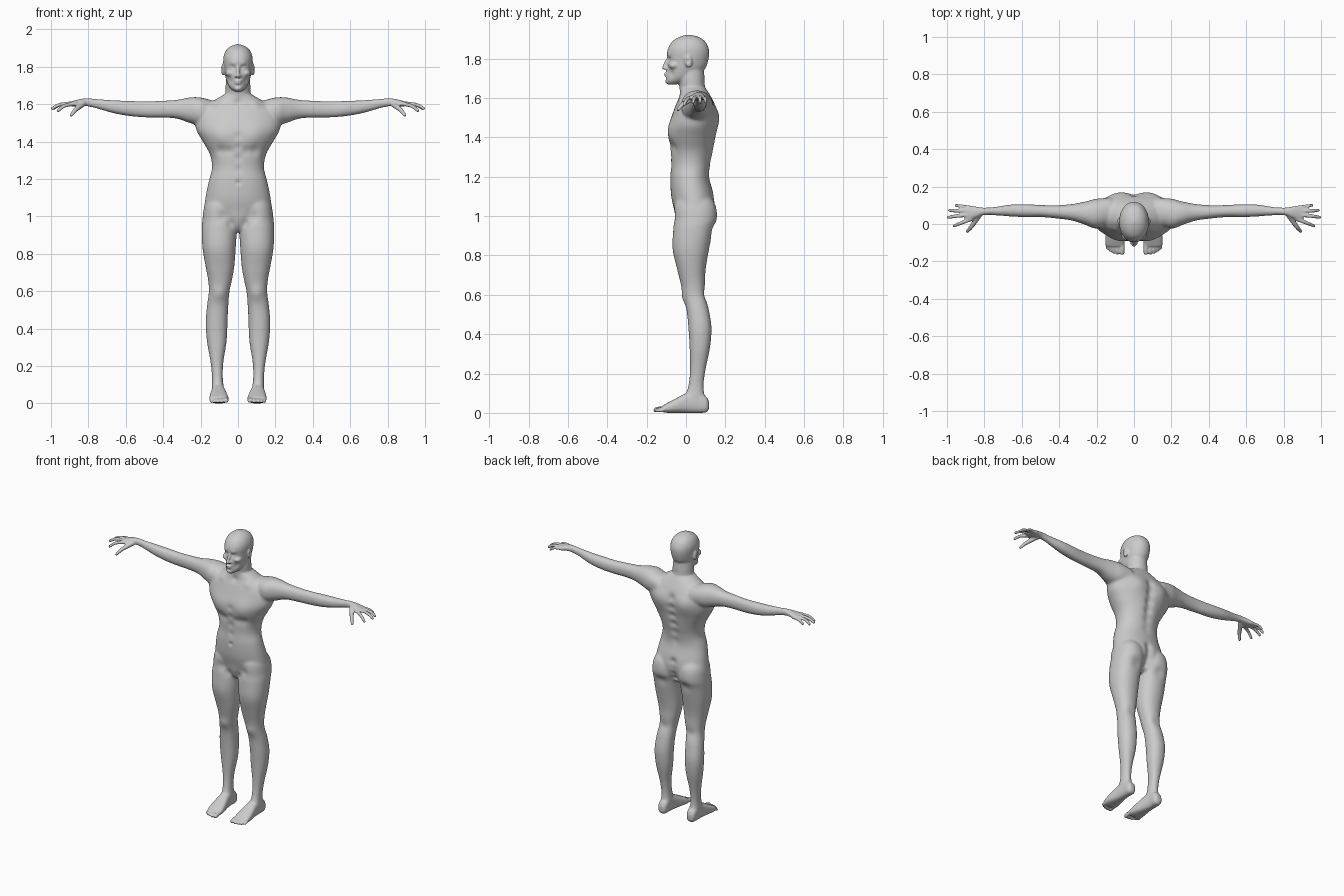
import bpy, bmesh, math
from mathutils import Vector, Matrix, kdtree

bm = bmesh.new()


def smooth_rows(rows, steps=6):
    """Catmull-Rom interpolation through profile rows."""
    out = []
    for i in range(len(rows) - 1):
        p0, p1 = rows[max(i - 1, 0)], rows[i]
        p2, p3 = rows[i + 1], rows[min(i + 2, len(rows) - 1)]
        for s in range(steps):
            t = s / steps
            out.append([0.5 * (2 * b + (c - a) * t + (2 * a - 5 * b + 4 * c - d) * t * t
                               + (3 * b - a - 3 * c + d) * t ** 3)
                        for a, b, c, d in zip(p0, p1, p2, p3)])
    return out + [list(rows[-1])]


def loft(axis, rows, power=2.2, n=40):
    """Skin superellipse sections; a row is (position, min a, max a, min b, max b)."""
    rings = []
    for t, a0, a1, b0, b1 in smooth_rows(rows):
        ring = []
        for k in range(n):
            ang = 2 * math.pi * k / n
            c, s = math.cos(ang), math.sin(ang)
            a = (a0 + a1) / 2 + (a1 - a0) / 2 * math.copysign(abs(c) ** (2 / power), c)
            b = (b0 + b1) / 2 + (b1 - b0) / 2 * math.copysign(abs(s) ** (2 / power), s)
            co = {'x': (t, a, b), 'y': (a, t, b), 'z': (a, b, t)}[axis]
            ring.append(bm.verts.new(co))
        rings.append(ring)
    for r, q in zip(rings, rings[1:]):
        for k in range(n):
            m = (k + 1) % n
            bm.faces.new((r[k], r[m], q[m], q[k]))
    bm.faces.new(rings[0])
    bm.faces.new(rings[-1])


def blob(loc, size, tilt=0):
    mat = Matrix.Translation(loc) @ Matrix.Rotation(tilt, 4, 'X') @ Matrix.Diagonal((*size, 1))
    bmesh.ops.create_icosphere(bm, subdivisions=3, radius=1, matrix=mat)


def digit(points, r0, r1, count=14):
    """Finger or toe: a chain of overlapping balls along a bent path."""
    path = smooth_rows(points, count // (len(points) - 1))
    for i, p in enumerate(path):
        r = r0 + (r1 - r0) * i / (len(path) - 1)
        bmesh.ops.create_icosphere(bm, subdivisions=2, radius=r, matrix=Matrix.Translation(p))


# leg
loft('z', [(1.12, .05, .14, -.03, .10), (1.06, .012, .178, -.058, .148), (.985, .004, .19, -.06, .157),
           (.93, .006, .194, -.065, .138), (.83, .012, .19, -.068, .117), (.73, .02, .173, -.045, .10),
           (.66, .032, .16, -.028, .097), (.60, .045, .156, -.015, .098), (.52, .052, .166, .003, .117),
           (.43, .056, .173, .012, .13), (.33, .061, .166, .018, .122), (.22, .078, .147, .02, .10),
           (.14, .081, .139, .012, .09), (.08, .076, .14, -.005, .095), (.03, .08, .135, .0, .10)])
# foot
loft('y', [(.117, .092, .122, .02, .055), (.10, .077, .137, .002, .085), (.05, .075, .14, 0, .115),
           (0, .068, .143, 0, .10), (-.05, .057, .15, 0, .074), (-.09, .051, .153, 0, .053),
           (-.12, .056, .149, .003, .036)], 2.6)
# toes
for x, tip, r in ((.064, -.153, .015), (.088, -.156, .011), (.108, -.15, .011),
                  (.126, -.141, .0105), (.143, -.128, .010)):
    digit([(x, -.09, .024), (x, tip + .02, .019), (x, tip, r)], r, r * .9)
# arm and palm
loft('x', [(.12, .0, .14, 1.50, 1.615), (.20, -.025, .135, 1.485, 1.636), (.26, -.005, .12, 1.50, 1.636),
           (.33, .018, .107, 1.523, 1.623), (.42, .03, .10, 1.528, 1.618), (.50, .037, .102, 1.529, 1.616),
           (.58, .036, .106, 1.536, 1.618), (.66, .04, .104, 1.55, 1.621), (.74, .046, .092, 1.572, 1.627),
           (.80, .048, .087, 1.588, 1.631), (.84, .035, .092, 1.59, 1.628), (.88, .02, .099, 1.588, 1.618),
           (.905, .022, .097, 1.591, 1.61)])
# fingers and thumb
digit([(.83, .045, 1.60), (.868, -.012, 1.57), (.892, -.04, 1.54)], .017, .009)
digit([(.87, .027, 1.602), (.925, .005, 1.592), (.962, -.01, 1.565)], .0125, .009)
digit([(.88, .05, 1.605), (.95, .042, 1.598), (.993, .036, 1.577)], .0125, .009)
digit([(.88, .07, 1.604), (.95, .071, 1.598), (.986, .073, 1.577)], .0125, .009)
digit([(.87, .087, 1.60), (.925, .096, 1.597), (.953, .10, 1.58)], .011, .0085)
# ear
blob((.08, .012, 1.785), (.010, .019, .033), .2)
# cheekbone, eyeball and nostril
blob((.04, -.06, 1.765), (.028, .03, .02))
blob((.03, -.078, 1.795), (.013, .013, .012))
blob((.011, -.103, 1.75), (.009, .01, .008))

# mirror the side parts
dup = bmesh.ops.duplicate(bm, geom=bm.verts[:] + bm.edges[:] + bm.faces[:])['geom']
for v in dup:
    if isinstance(v, bmesh.types.BMVert):
        v.co.x *= -1

# torso
loft('z', [(z, -w, w, f, b) for z, w, f, b in (
    (.92, .05, -.015, .08), (.96, .14, -.045, .125), (1.03, .178, -.06, .148), (1.10, .174, -.075, .143),
    (1.19, .156, -.08, .12), (1.26, .139, -.076, .125), (1.33, .15, -.079, .14), (1.40, .188, -.088, .152),
    (1.46, .222, -.086, .16), (1.52, .23, -.068, .162), (1.57, .21, -.05, .145), (1.61, .145, -.035, .125),
    (1.65, .078, -.03, .10))], 2.15, 64)
# neck
loft('z', [(1.52, -.09, .09, -.03, .13), (1.60, -.078, .078, -.03, .108), (1.66, -.068, .068, -.034, .096),
           (1.70, -.066, .066, -.04, .094), (1.76, -.06, .06, -.04, .09)], 2)
# head
loft('z', [(z, -w, w, f, b) for z, w, f, b in (
    (1.668, .018, -.092, -.05), (1.685, .04, -.101, .01), (1.71, .056, -.101, .06), (1.75, .068, -.098, .098),
    (1.79, .075, -.094, .113), (1.83, .079, -.096, .118), (1.86, .076, -.087, .112), (1.89, .062, -.066, .094),
    (1.91, .038, -.032, .062), (1.921, .006, .005, .02))], 2.1, 48)
# nose, lips and chin
digit([(0, -.092, 1.80), (0, -.104, 1.775), (0, -.112, 1.753)], .008, .0105)
blob((0, -.1, 1.724), (.022, .012, .006))
blob((0, -.099, 1.712), (.019, .012, .006))
blob((0, -.092, 1.685), (.02, .014, .014))

# fuse every part into one skin
bmesh.ops.recalc_face_normals(bm, faces=bm.faces[:])
mesh = bpy.data.meshes.new("body_parts")
bm.to_mesh(mesh)
bm.free()
body = bpy.data.objects.new("human_body", mesh)
bpy.context.collection.objects.link(body)
mod = body.modifiers.new("Fuse", 'REMESH')
mod.mode = 'VOXEL'
mod.voxel_size = .0052
fused = bpy.data.meshes.new_from_object(body.evaluated_get(bpy.context.evaluated_depsgraph_get()))
body.modifiers.clear()
body.data = fused

# blend the joints, leaving hands, feet and face crisp
bm = bmesh.new()
bm.from_mesh(fused)
soft = [v for v in bm.verts if abs(v.co.x) < .78 and .1 < v.co.z < 1.655]
for _ in range(14):
    bmesh.ops.smooth_vert(bm, verts=soft, factor=.5, use_axis_x=True, use_axis_y=True, use_axis_z=True)

# sculpted relief: (centre, radius, push), mirrored where x is not zero
strokes = [((0, .15, z), .028, (0, -.016, 0)) for z in (1.22, 1.28, 1.34, 1.4, 1.46, 1.52)]  # spine
strokes += [((0, .13, z), .024, (0, -.022, 0)) for z in (.96, 1.0, 1.04, 1.08)]              # cleft
strokes += [((0, -.085, z), .02, (0, .005, 0)) for z in (1.25, 1.31, 1.37, 1.43)]            # breastbone
strokes += [
    ((.09, .15, 1.49), .06, (0, .012, 0)),       # shoulder blade
    ((.09, .14, .93), .035, (0, -.008, 0)),      # buttock fold
    ((.09, -.08, 1.43), .06, (0, -.01, 0)),      # chest muscle
    ((.09, -.07, 1.352), .03, (0, .010, 0)),     # chest crease
    ((.045, -.075, 1.352), .025, (0, .007, 0)),
    ((.1, -.04, 1.60), .025, (0, -.006, .004)),  # collar bone
    ((0, -.03, 1.605), .02, (0, .008, 0)),       # throat notch
    ((0, -.08, 1.18), .012, (0, .008, 0)),       # navel
    ((.08, -.055, 1.0), .03, (0, .008, 0)),      # groin crease
    ((.04, -.05, .96), .025, (0, .008, 0)),
    ((.1, -.012, .585), .035, (0, -.008, 0)),    # kneecap
    ((.1, .1, .6), .03, (0, -.006, 0)),          # knee hollow
    ((.022, -.092, 1.797), .013, (0, .009, 0)),  # eye socket
    ((.038, -.085, 1.797), .013, (0, .008, 0)),
    ((.03, -.092, 1.815), .014, (0, -.004, 0)),  # brow
    ((.045, -.08, 1.725), .02, (-.003, .008, 0)),  # cheek hollow
    ((0, -.105, 1.70), .009, (0, .004, 0)),      # below the lips
    ((.088, .008, 1.787), .010, (-.006, 0, 0)),  # ear bowl
]
bm.verts.ensure_lookup_table()
tree = kdtree.KDTree(len(bm.verts))
for v in bm.verts:
    tree.insert(v.co, v.index)
tree.balance()
for c, r, push in strokes:
    for s in ((1, -1) if c[0] else (1,)):
        for _, i, d in tree.find_range((c[0] * s, c[1], c[2]), r * 2.4):
            bm.verts[i].co += Vector((push[0] * s, push[1], push[2])) * math.exp(-(d / r) ** 2)
for _ in range(2):
    bmesh.ops.smooth_vert(bm, verts=bm.verts[:], factor=.5, use_axis_x=True, use_axis_y=True, use_axis_z=True)

# stand the figure on the floor
low = min(v.co.z for v in bm.verts)
bmesh.ops.translate(bm, verts=bm.verts[:], vec=(0, 0, -low))
for f in bm.faces:
    f.smooth = True
bm.to_mesh(fused)
bm.free()
bpy.data.meshes.remove(mesh)
